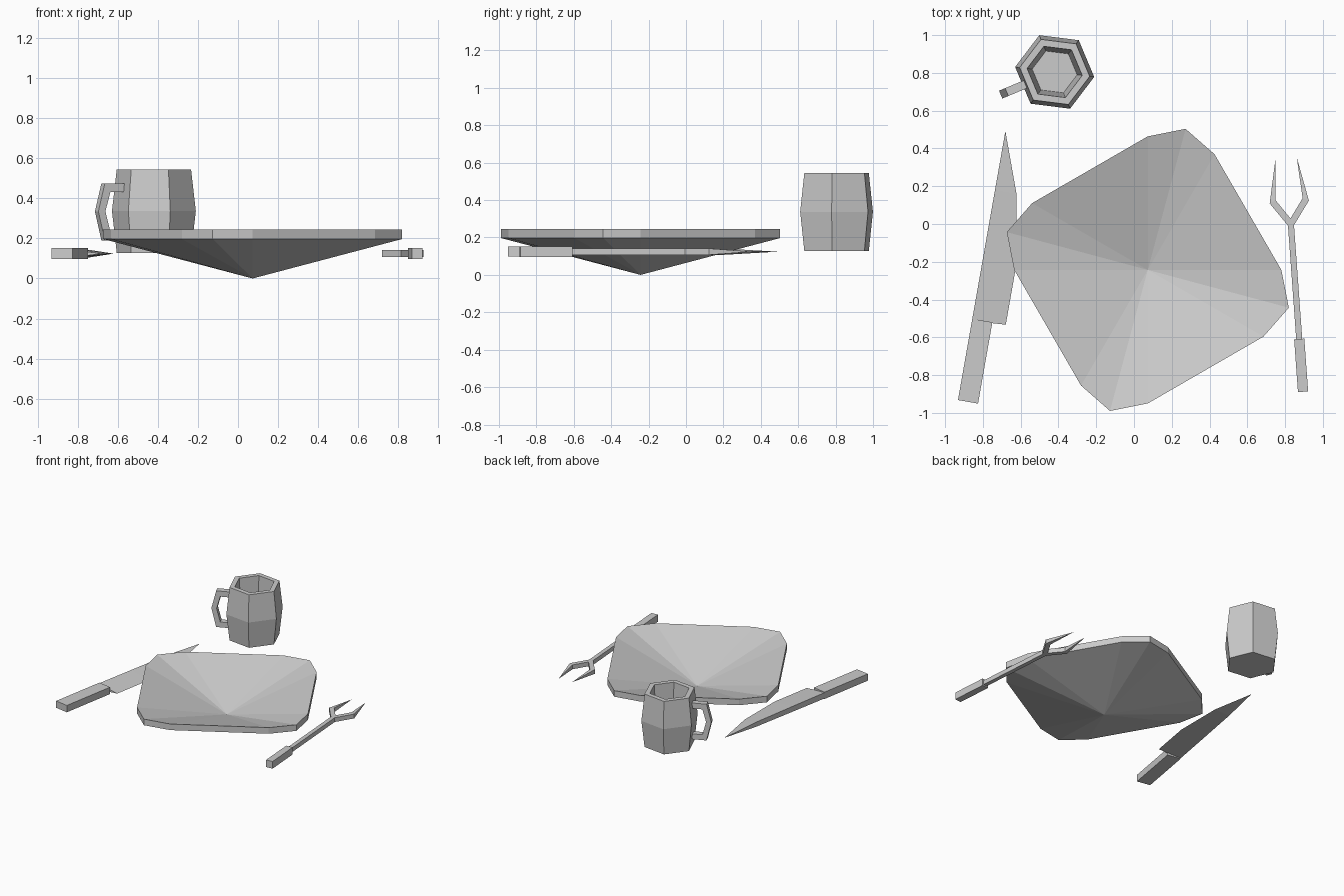
import bpy, bmesh
from math import radians, cos, sin
from mathutils import Matrix

if "Cube" in bpy.data.objects:
    bpy.data.objects.remove(bpy.data.objects["Cube"])


def finish(name, bm, matrix):
    bmesh.ops.remove_doubles(bm, verts=bm.verts, dist=0.0005)
    bmesh.ops.recalc_face_normals(bm, faces=bm.faces)
    mesh = bpy.data.meshes.new(name)
    bm.to_mesh(mesh)
    bm.free()
    obj = bpy.data.objects.new(name, mesh)
    obj.matrix_world = matrix
    bpy.context.collection.objects.link(obj)
    return obj


def place(x, y, z, degrees):
    return Matrix.Translation((x, y, z)) @ Matrix.Rotation(radians(degrees), 4, 'Z')


def lathe(name, profile, spokes, matrix):
    """Sweep a (radius, z) profile, axis to axis, around (angle, scale) spokes."""
    bm = bmesh.new()
    rings = [[bm.verts.new((r * s * cos(radians(a)), r * s * sin(radians(a)), z))
              for a, s in spokes] for r, z in profile[1:-1]]
    n = len(spokes)
    for lo, hi in zip(rings, rings[1:]):
        for i in range(n):
            bm.faces.new((lo[i], lo[(i + 1) % n], hi[(i + 1) % n], hi[i]))
    for (_, z), ring in ((profile[0], rings[0]), (profile[-1], rings[-1])):
        tip = bm.verts.new((0, 0, z))
        for i in range(n):
            bm.faces.new((tip, ring[i], ring[(i + 1) % n]))
    return finish(name, bm, matrix)


def ribbon(name, ribs, matrix, mirror=False):
    """Solid through ribs; each rib joins two (x, y, half thickness) points."""
    bm = bmesh.new()
    loops = [[bm.verts.new(p) for p in ((*a[:2], -a[2]), (*b[:2], -b[2]),
                                        (*b[:2], b[2]), (*a[:2], a[2]))]
             for a, b in ribs]
    for p, q in zip(loops, loops[1:]):
        for i in range(4):
            j = (i + 1) % 4
            bm.faces.new((p[i], p[j], q[j], q[i]))
    bm.faces.new(loops[0])
    bm.faces.new(loops[-1])
    if mirror:
        seam = [f for f in bm.faces if all(abs(v.co.x) < 1e-5 for v in f.verts)]
        bmesh.ops.delete(bm, geom=seam, context='FACES_ONLY')
    obj = finish(name, bm, matrix)
    if mirror:
        obj.modifiers.new("Mirror", 'MIRROR').use_clip = True
    return obj


# Plate: rounded square dish with a shallow pyramid underside
spokes = [(c + d, r) for c in (75, 165, 255, 345)
          for d, r in ((-15, 0.707), (0, 0.773), (15, 0.707))]
lathe("plate", [(0, 0), (1, 0.197), (1, 0.245), (0, 0.05)], spokes,
      place(0.073, -0.243, 0, 0))

# Mug: hollow six-sided barrel
hexagon = [(60 * i, 1) for i in range(6)]
lathe("mug", [(0, 0.128), (0.187, 0.128), (0.211, 0.337), (0.187, 0.545),
              (0.147, 0.545), (0.12, 0.17), (0, 0.17)], hexagon,
      place(-0.42, 0.805, 0, -7.2))

# Mug handle: bent strip on one flat side
w = 0.0225
ribbon("mug_handle", [((0.16, 0.475, w), (0.16, 0.432, w)),
                      ((0.275, 0.475, w), (0.245, 0.432, w)),
                      ((0.31, 0.335, w), (0.272, 0.335, w)),
                      ((0.275, 0.19, w), (0.245, 0.232, w)),
                      ((0.16, 0.19, w), (0.16, 0.232, w))],
       place(-0.42, 0.805, 0, 202.8) @ Matrix.Rotation(radians(90), 4, 'X'))

# Knife: block grip and wedge blade with a straight spine
knife = place(-0.932, -0.932, 0.124, -10)
t = 0.027
ribbon("knife_grip", [((0, 0, t), (0.108, 0, t)),
                      ((0, 0.437, t), (0.108, 0.437, t))], knife)
ribbon("knife_blade", [((0, 0.425, 0.023), (0.18, 0.437, 0)),
                       ((0, 0.76, 0.021), (0.18, 0.76, 0)),
                       ((0, 1.128, 0.018), (0.116, 1.128, 0)),
                       ((0, 1.446, 0), (0, 1.446, 0))], knife)

# Fork: block grip, slim shaft and two pointed prongs
fork = place(0.895, -0.888, 0.124, 4.15)
t = 0.028
ribbon("fork_grip", [((-0.027, 0, t), (0.027, 0, t)),
                     ((-0.027, 0.28, t), (0.027, 0.28, t))], fork)
h = 0.017
ribbon("fork_shaft_and_prongs", [((0.016, 0.27, h), (0, 0.27, h)),
                                 ((0.016, 0.883, h), (0, 0.92, h)),
                                 ((0.104, 1.007, h), (0.072, 1.022, h)),
                                 ((0.056, 1.243, 0), (0.056, 1.243, 0))],
       fork, mirror=True)
